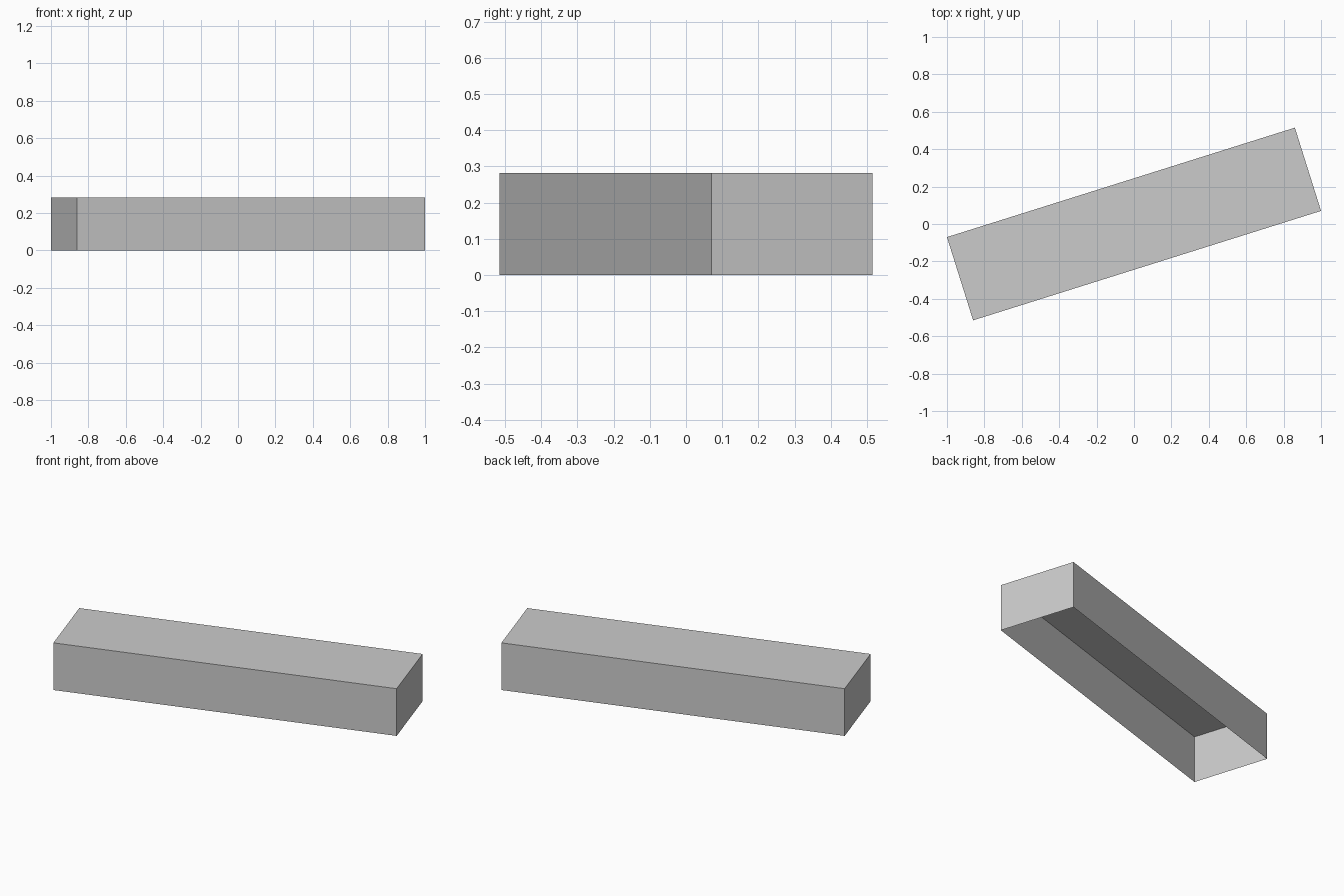
import bpy, bmesh, math
from mathutils import Matrix

if "Cube" in bpy.data.objects:
    bpy.data.objects.remove(bpy.data.objects["Cube"])

LENGTH, WIDTH, HEIGHT = 1.95, 0.4665, 0.282
TURN = Matrix.Rotation(math.radians(17.46), 4, 'Z')


def add_object(name, bm):
    bm.transform(TURN)
    mesh = bpy.data.meshes.new(name)
    bm.to_mesh(mesh)
    bm.free()
    obj = bpy.data.objects.new(name, mesh)
    bpy.context.collection.objects.link(obj)
    return obj


# Building shell: flat roof and four walls, open underneath
bm = bmesh.new()
bmesh.ops.create_cube(bm, size=1)
bm.transform(Matrix.Translation((0, 0, HEIGHT / 2)) @ Matrix.Diagonal((LENGTH, WIDTH, HEIGHT, 1)))
bm.normal_update()
bmesh.ops.delete(bm, geom=[f for f in bm.faces if f.normal.z < -0.5], context='FACES_ONLY')
add_object("building_shell", bm)

# Six flat window panels lying on each long wall
COUNT, PITCH, WIN_W, WIN_Z0, WIN_Z1 = 6, 0.312, 0.218, 0.04, 0.24
for side, name in ((-1, "front_windows"), (1, "back_windows")):
    bm = bmesh.new()
    y = side * (WIDTH / 2 + 0.0006)
    for i in range(COUNT):
        cx = (i - (COUNT - 1) / 2) * PITCH
        a, b = cx + side * WIN_W / 2, cx - side * WIN_W / 2
        bm.faces.new([bm.verts.new((x, y, z)) for x, z in
                      ((a, WIN_Z0), (b, WIN_Z0), (b, WIN_Z1), (a, WIN_Z1))])
    add_object(name, bm)
